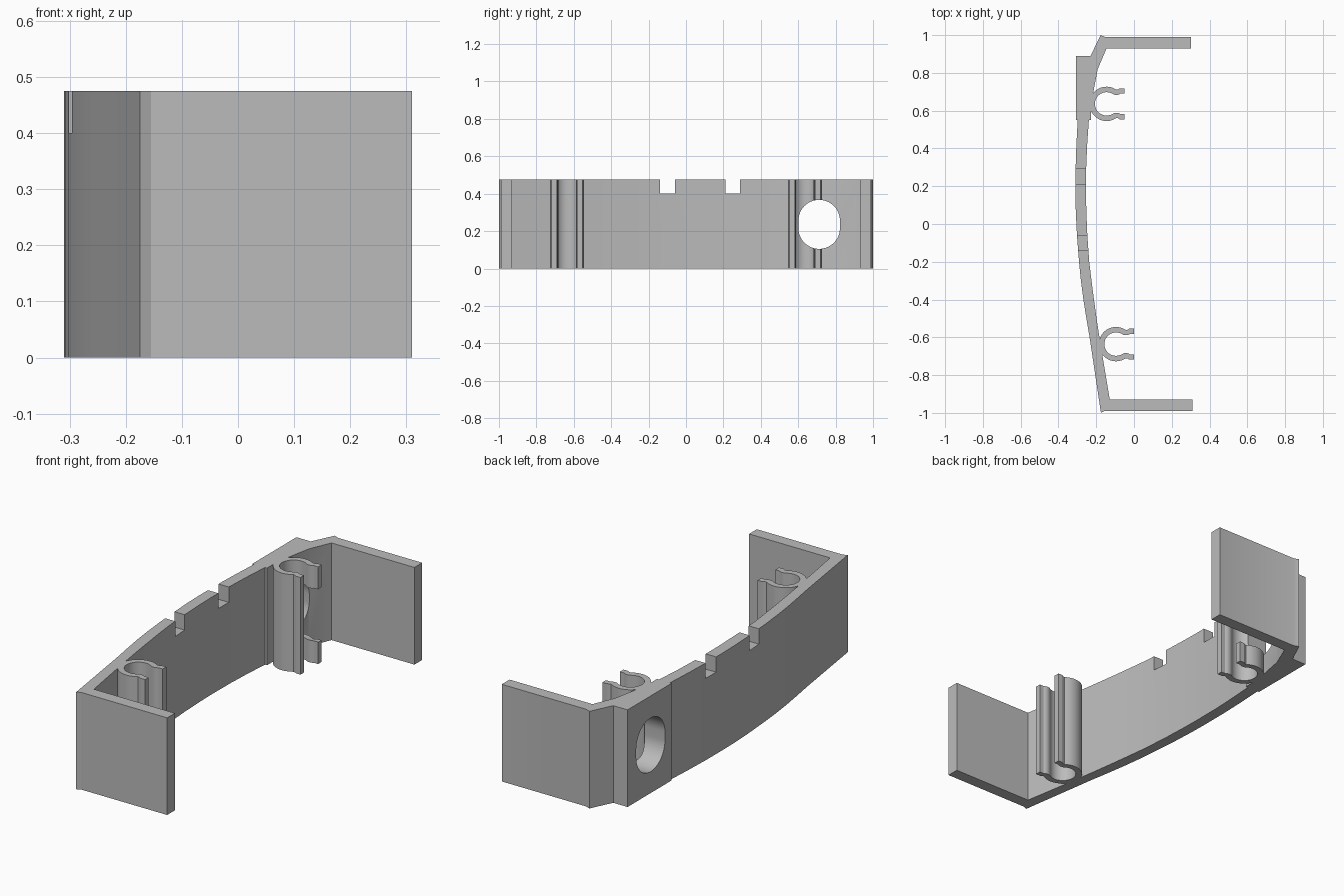
import bpy, bmesh, math

if "Cube" in bpy.data.objects:
    bpy.data.objects.remove(bpy.data.objects["Cube"])

HEIGHT = 0.475

grey = bpy.data.materials.new("plain grey")
grey.diffuse_color = (0.5, 0.5, 0.5, 1)
grey.use_nodes = True
grey.node_tree.nodes["Principled BSDF"].inputs["Base Color"].default_value = grey.diffuse_color


def extrude(name, outline, z0=0.0, z1=HEIGHT):
    """Upright prism from an outline in plan."""
    bm = bmesh.new()
    face = bm.faces.new([bm.verts.new((x, y, z0)) for x, y in outline])
    top = bmesh.ops.extrude_face_region(bm, geom=[face])["geom"]
    verts = [v for v in top if isinstance(v, bmesh.types.BMVert)]
    bmesh.ops.translate(bm, verts=verts, vec=(0, 0, z1 - z0))
    bmesh.ops.recalc_face_normals(bm, faces=bm.faces)
    mesh = bpy.data.meshes.new(name)
    bm.to_mesh(mesh)
    bm.free()
    ob = bpy.data.objects.new(name, mesh)
    bpy.context.collection.objects.link(ob)
    mesh.materials.append(grey)
    return ob


def activate(ob):
    bpy.ops.object.select_all(action="DESELECT")
    ob.select_set(True)
    bpy.context.view_layer.objects.active = ob


def cut(ob, cutter):
    activate(ob)
    mod = ob.modifiers.new("cut", "BOOLEAN")
    mod.operation = "DIFFERENCE"
    mod.solver = "EXACT"
    mod.object = cutter
    bpy.ops.object.modifier_apply(modifier=mod.name)


# Bowed wall with two arms and a thick mounting pad
outer = [(-0.175, -1.0), (-0.205, -0.8), (-0.235, -0.6), (-0.252, -0.5),
         (-0.268, -0.4), (-0.281, -0.3), (-0.291, -0.2), (-0.302, -0.06),
         (-0.308, 0.06), (-0.31, 0.15), (-0.309, 0.3), (-0.305, 0.42), (-0.298, 0.55)]
pad = [(-0.307, 0.55), (-0.307, 0.89), (-0.23, 0.89), (-0.177, 1.0), (-0.152, 0.99)]
far_arm = [(0.303, 0.99), (0.303, 0.93), (-0.145, 0.93)]
inner = [(-0.192, 0.82), (-0.217, 0.69), (-0.228, 0.6), (-0.228, 0.55),
         (-0.239, 0.55), (-0.248, 0.42), (-0.253, 0.3), (-0.254, 0.15),
         (-0.252, 0.06), (-0.247, -0.06), (-0.237, -0.2), (-0.225, -0.3),
         (-0.212, -0.4), (-0.198, -0.5), (-0.183, -0.6), (-0.15, -0.8), (-0.128, -0.93)]
near_arm = [(0.31, -0.93), (0.31, -0.99), (-0.155, -0.99)]
bracket = extrude("bracket_wall", outer + pad + far_arm + inner + near_arm)


# Spring clips: open ring with flared jaws
def clip(name, cx, cy):
    r_out, r_in = 0.091, 0.062
    angles = [math.radians(a) for a in range(60, 301, 10)]
    ring_out = [(r_out * math.cos(a), r_out * math.sin(a)) for a in angles]
    ring_in = [(r_in * math.cos(a), r_in * math.sin(a)) for a in angles]
    jaw_out = [(0.095, 0.082), (0.07, 0.082), (0.06, 0.076), (0.053, 0.075)]
    jaw_in = [(0.040, 0.0485), (0.052, 0.047), (0.064, 0.049), (0.073, 0.054), (0.095, 0.054)]

    def flip(pts):
        return [(x, -y) for x, y in reversed(pts)]

    pts = jaw_out + ring_out + flip(jaw_out) + flip(jaw_in) + ring_in[::-1] + jaw_in
    return extrude(name, [(cx + x, cy + y) for x, y in pts])


far_clip = clip("far_clip", -0.145, 0.636)
near_clip = clip("near_clip", -0.095, -0.636)

# Two notches in the top edge of the wall
cutters = []
for y in (-0.1, 0.25):
    box = [(-0.4, y - 0.04), (-0.1, y - 0.04), (-0.1, y + 0.04), (-0.4, y + 0.04)]
    notch = extrude("notch_cutter", box, 0.4, 0.6)
    cut(bracket, notch)
    cutters.append(notch)

# Rounded slot running through the pad and the far clip
R, MID = 0.111, 0.02
loop = []
for i in range(33):
    a = math.pi * i / 32
    loop.append((R * math.cos(a), MID + R * math.sin(a)))
loop += [(-y, -z) for y, z in loop]
slot = extrude("slot_cutter", loop, -0.45, 0.2)
for v in slot.data.vertices:
    a, b, depth = v.co
    v.co = (depth, 0.712 + a, 0.236 + b)
cut(bracket, slot)
cut(far_clip, slot)
cutters.append(slot)

for c in cutters:
    bpy.data.objects.remove(c)

# Smooth curves, sharp corners
for ob in (bracket, far_clip, near_clip):
    activate(ob)
    bpy.ops.object.shade_smooth_by_angle(angle=math.radians(25))
